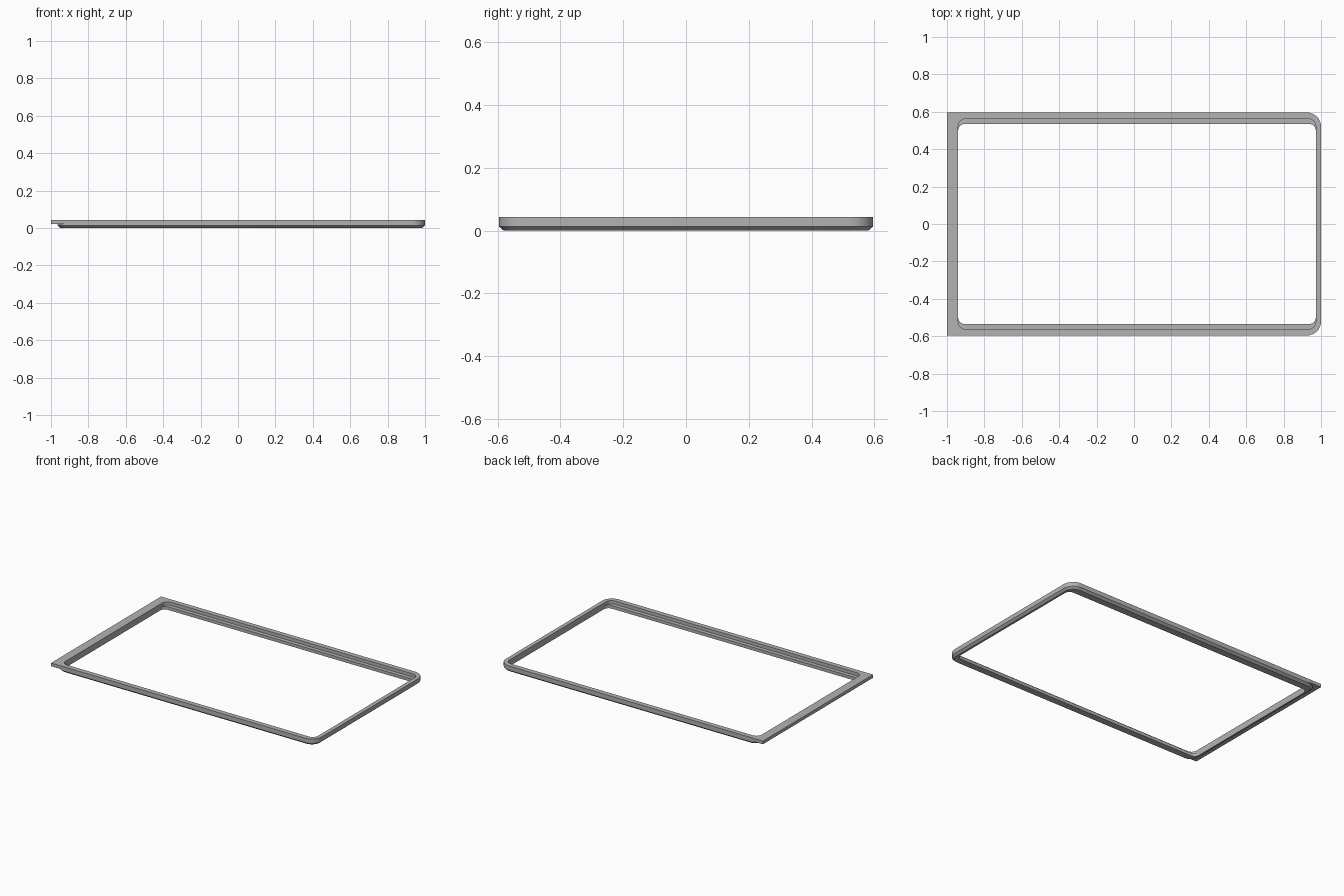
import bpy
import bmesh
from math import cos, sin, pi, radians

cube = bpy.data.objects.get("Cube")
if cube:
    bpy.data.objects.remove(cube, do_unlink=True)

grey = bpy.data.materials.new("mid_grey")
grey.use_nodes = True
colour = (0.45, 0.45, 0.45, 1)
grey.diffuse_color = colour
grey.node_tree.nodes["Principled BSDF"].inputs["Base Color"].default_value = colour

STEPS = 8


def rounded_loop(bm, left, right, half_y, z, r_left, r_right):
    """Rectangle outline with its own corner radius at each end."""
    verts = []
    for i, (sx, sy) in enumerate([(1, 1), (-1, 1), (-1, -1), (1, -1)]):
        r = r_right if sx > 0 else r_left
        cx = (right if sx > 0 else left) - sx * r
        cy = sy * (half_y - r)
        for k in range(STEPS + 1):
            a = (i + k / STEPS) * pi / 2
            verts.append(bm.verts.new((cx + r * cos(a), cy + r * sin(a), z)))
    return verts


# Cross-section of the frame: left, right, half width, z, left radius, right radius
HALF, TOP, LIP = 0.596, 0.043, 0.021
section = [
    (-0.95, 0.985, 0.581, 0, 0.05, 0.06),            # underside
    (-0.965, 1, HALF, 0.013, 0.065, 0.075),          # bevelled lower edge
    (-0.965, 1, HALF, LIP, 0.065, 0.075),            # outer wall
    (-1, 1, HALF, LIP, 0, 0.075),                    # square overhanging end
    (-1, 1, HALF, TOP, 0, 0.075),                    # top rim
    (-0.94, 0.972, 0.562, TOP, 0.04, 0.04),          # upper opening
    (-0.94, 0.972, 0.562, LIP, 0.04, 0.04),          # recess wall
    (-0.94, 0.972, 0.535, LIP, 0.035, 0.035),        # side ledges
    (-0.94, 0.972, 0.535, 0, 0.035, 0.035),          # lower opening
]

bm = bmesh.new()
loops = [rounded_loop(bm, *row) for row in section]
for a, b in zip(loops, loops[1:] + loops[:1]):
    n = len(a)
    for i in range(n):
        j = (i + 1) % n
        bm.faces.new((a[i], a[j], b[j], b[i]))
bmesh.ops.remove_doubles(bm, verts=bm.verts, dist=0.00001)
bmesh.ops.recalc_face_normals(bm, faces=bm.faces)

mesh = bpy.data.meshes.new("bezel_frame")
bm.to_mesh(mesh)
bm.free()
mesh.materials.append(grey)
frame = bpy.data.objects.new("bezel_frame", mesh)
bpy.context.collection.objects.link(frame)

bpy.ops.object.select_all(action='DESELECT')
frame.select_set(True)
bpy.context.view_layer.objects.active = frame
bpy.ops.object.shade_smooth_by_angle(angle=radians(30))
